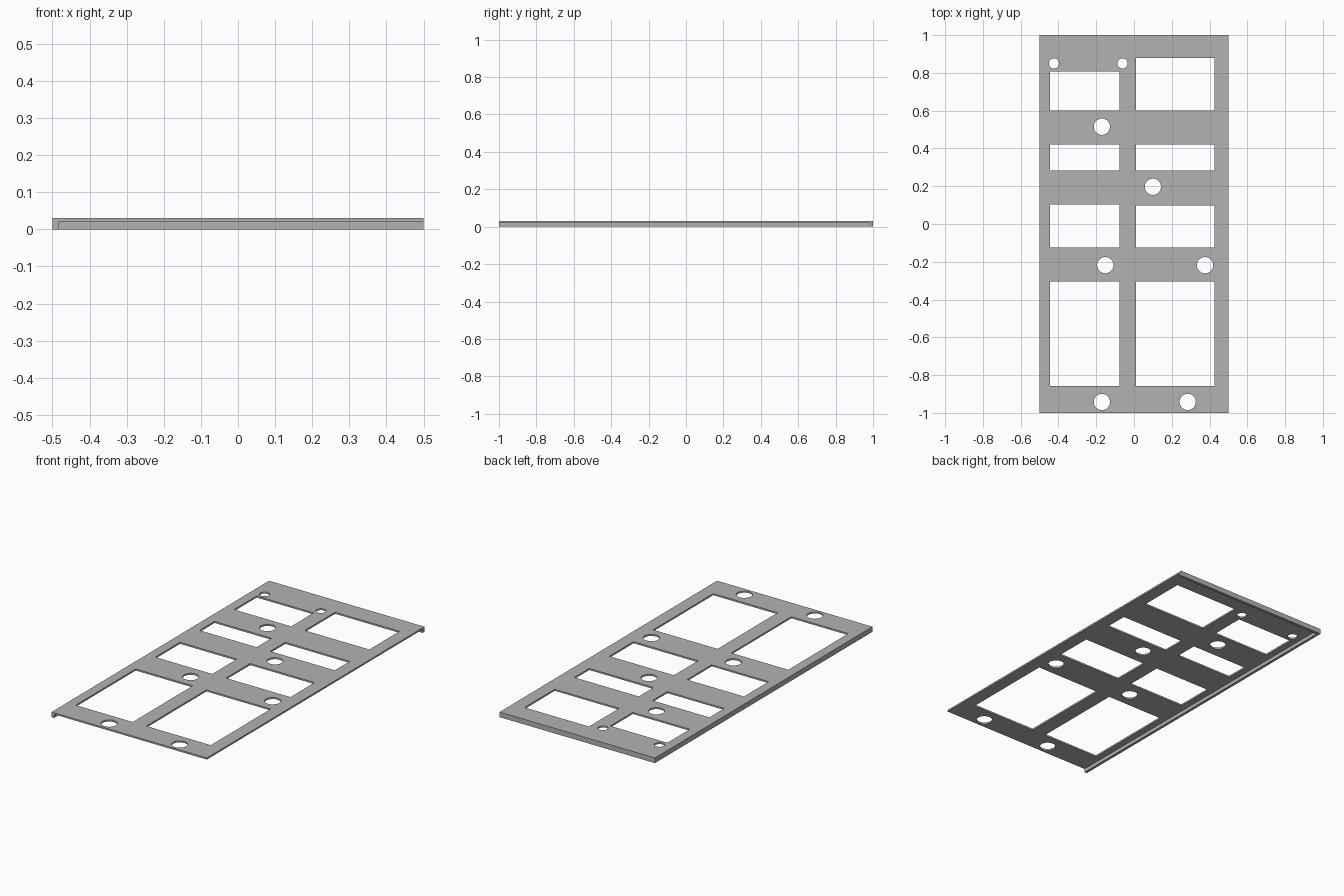
import bpy
from math import cos, sin, tau

cube = bpy.data.objects.get("Cube")
if cube:
    bpy.data.objects.remove(cube, do_unlink=True)

TOP, UNDER, LIP = 0.03, 0.0205, 0.016

grey = bpy.data.materials.new("sheet grey")
grey.use_nodes = True
colour = (0.45, 0.45, 0.45, 1)
grey.diffuse_color = colour
grey.node_tree.nodes["Principled BSDF"].inputs["Base Color"].default_value = colour


def rect(x0, x1, y0, y1):
    return [(x0, y0), (x1, y0), (x1, y1), (x0, y1)]


def circle(x, y, r, n=40):
    return [(x + r * cos(tau * i / n), y + r * sin(tau * i / n)) for i in range(n)]


def sheet(name, outlines, z0, z1):
    """Extrude a filled outline, with any further outlines cut out as holes."""
    curve = bpy.data.curves.new(name, "CURVE")
    curve.dimensions = "2D"
    curve.fill_mode = "BOTH"
    curve.extrude = (z1 - z0) / 2
    for points in outlines:
        spline = curve.splines.new("POLY")
        spline.points.add(len(points) - 1)
        for p, (x, y) in zip(spline.points, points):
            p.co = (x, y, 0, 1)
        spline.use_cyclic_u = True
    curve.materials.append(grey)
    obj = bpy.data.objects.new(name, curve)
    obj.location.z = (z0 + z1) / 2
    bpy.context.collection.objects.link(obj)
    bpy.ops.object.select_all(action="DESELECT")
    obj.select_set(True)
    bpy.context.view_layer.objects.active = obj
    bpy.ops.object.convert(target="MESH")
    bpy.ops.object.shade_smooth_by_angle()


# Rectangular openings: two columns of windows, each with its y ranges
columns = [
    (-0.445, -0.078, [(0.6, 0.807), (0.283, 0.42), (-0.125, 0.102), (-0.857, -0.305)]),
    (0.01, 0.425, [(0.6, 0.878), (0.283, 0.42), (-0.125, 0.097), (-0.857, -0.305)]),
]
holes = [rect(x0, x1, y0, y1) for x0, x1, rows in columns for y0, y1 in rows]

# Round holes: small pair at the back, larger ones between the windows
holes += [circle(x, 0.85, 0.027) for x in (-0.424, -0.061)]
holes += [circle(x, y, 0.043) for x, y in [
    (-0.17, 0.515), (0.1, 0.197), (-0.152, -0.218), (0.376, -0.218),
    (-0.17, -0.942), (0.284, -0.942)]]

# Flat panel
sheet("panel", [rect(-0.5, 0.5, -1, 1)] + holes, UNDER, TOP)

# Folded lip running down the right side and along the back edge
sheet("edge_lip", [[(-0.5, -1), (-0.5 + LIP, -1), (-0.5 + LIP, 1 - LIP),
                    (0.5, 1 - LIP), (0.5, 1), (-0.5, 1)]], 0, UNDER)
